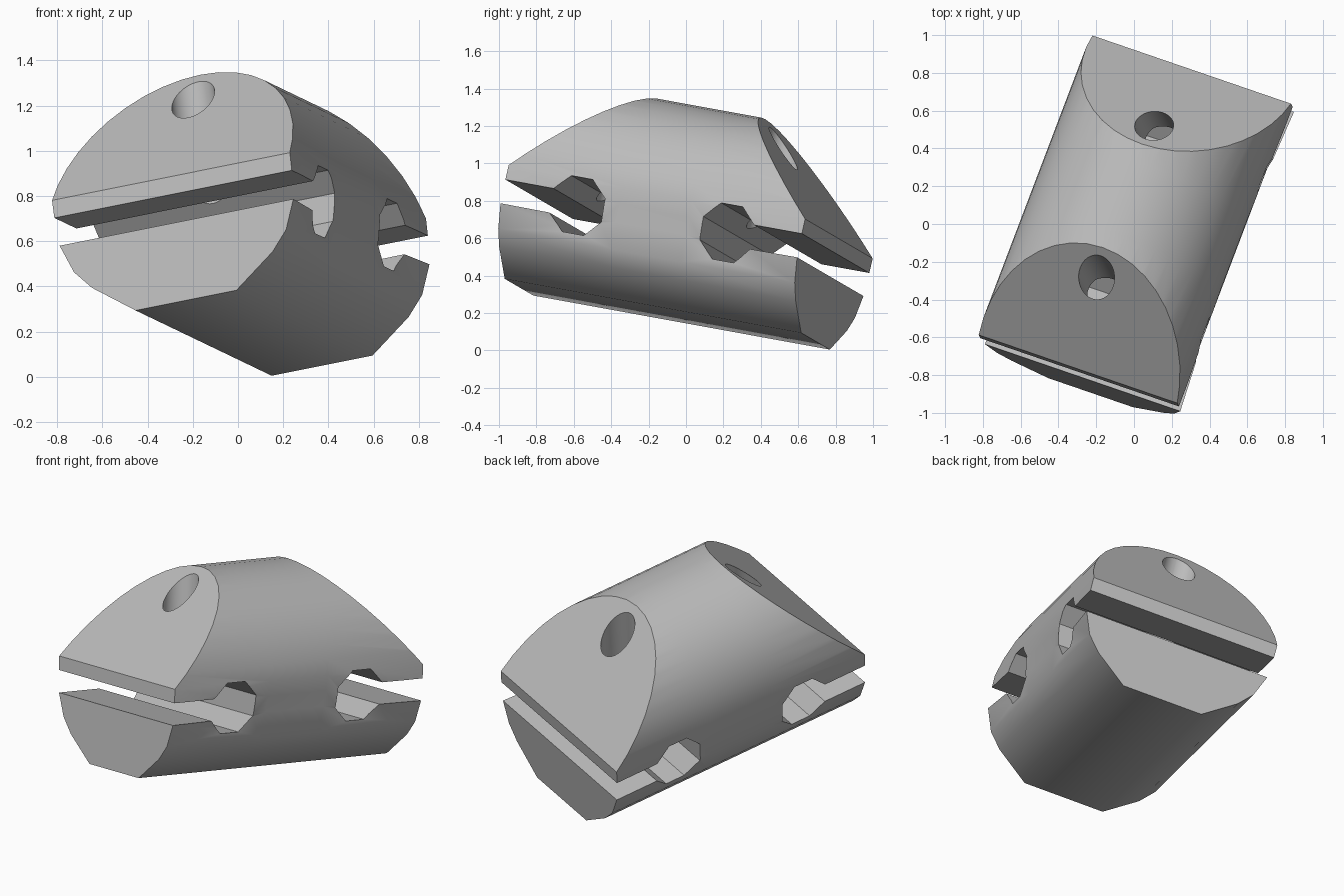
import bpy, bmesh, math
from mathutils import Matrix, Vector

cube = bpy.data.objects.get("Cube")
if cube:
    bpy.data.objects.remove(cube, do_unlink=True)

HALF = 0.86           # half length of the body
CHANNEL = 0.435       # distance of each channel from the middle
MID = 0.578           # height of the slots and channels


def add_object(name, bm):
    bm.normal_update()
    bmesh.ops.recalc_face_normals(bm, faces=bm.faces[:])
    mesh = bpy.data.meshes.new(name)
    bm.to_mesh(mesh)
    bm.free()
    obj = bpy.data.objects.new(name, mesh)
    bpy.context.collection.objects.link(obj)
    return obj


def box(matrix):
    bm = bmesh.new()
    bmesh.ops.create_cube(bm, size=1, matrix=matrix)
    return bm


def cylinder(radius, depth, segments, matrix):
    bm = bmesh.new()
    bmesh.ops.create_cone(bm, cap_ends=True, segments=segments, radius1=radius,
                          radius2=radius, depth=depth, matrix=matrix)
    return bm


def cut(obj, bm):
    cutter = add_object("cutter", bm)
    cutter.hide_render = True
    mod = obj.modifiers.new("cut", "BOOLEAN")
    mod.object, mod.operation, mod.solver = cutter, "DIFFERENCE", "EXACT"
    bpy.context.view_layer.update()
    with bpy.context.temp_override(object=obj, active_object=obj):
        bpy.ops.object.modifier_apply(modifier=mod.name)
    bpy.data.objects.remove(cutter, do_unlink=True)


# Cross-section: faceted belly, straight cheeks, round top
right = [(0.24, 0.157), (0.43, 0.297), (0.505, 0.383), (0.563, 0.53), (0.565, 0.625)]
arc = [(0.566 * math.cos(math.pi * i / 20), 0.715 + 0.571 * math.sin(math.pi * i / 20))
       for i in range(21)]
profile = right + arc + [(-x, z) for x, z in reversed(right)]

# Body lofted along its length, with the right cheek slightly pinched in the middle
bm = bmesh.new()
rings = []
for y, pinch in ((-HALF, 0), (-0.2, 0.035), (0.2, 0.035), (HALF, 0)):
    ring = []
    for i, (x, z) in enumerate(profile):
        inset = pinch if i == 3 else pinch * 0.5 if i == 4 else 0
        ring.append(bm.verts.new((x - inset, y, z)))
    rings.append(ring)
for a, b in zip(rings, rings[1:]):
    for i in range(len(a)):
        j = (i + 1) % len(a)
        bm.faces.new((a[i], a[j], b[j], b[i]))
bm.faces.new(rings[0])
bm.faces.new(rings[-1])
bm.normal_update()
bmesh.ops.triangulate(bm, faces=bm.faces[:])
body = add_object("clamp_body", bm)

# Sloping shoulders, end slots, octagonal cross channels and screw holes
for side in (-1, 1):
    y = side * CHANNEL
    lip = Vector((0, side * HALF, 0.723))
    outward = Vector((0, side, 1)).normalized()
    cut(body, box(Matrix.Translation(lip + outward) @ Matrix.Rotation(math.pi / 4, 4, "X")
                  @ Matrix.Scale(2, 4)))
    cut(body, box(Matrix.Translation((0, side * 0.8, MID))
                  @ Matrix.Diagonal((2, 0.6, 0.129, 1))))
    turn = Matrix.Rotation(math.pi / 2, 4, "Y") @ Matrix.Rotation(math.pi / 8, 4, "Z")
    cut(body, cylinder(0.162, 2, 8, Matrix.Translation((0, y, MID)) @ turn))
    cut(body, cylinder(0.099, 0.8, 40, Matrix.Translation((0, y, MID + 0.4))))

# Plain grey finish
grey = bpy.data.materials.new("grey")
grey.use_nodes = True
colour = (0.5, 0.5, 0.5, 1)
grey.diffuse_color = colour
grey.node_tree.nodes["Principled BSDF"].inputs["Base Color"].default_value = colour
body.data.materials.clear()
body.data.materials.append(grey)
for face in body.data.polygons:
    face.material_index = 0

# Tilted resting pose
u = Vector((0.929, -0.319, 0.186)).normalized()
w = u.cross(Vector((0.335, 0.927, -0.171))).normalized()
a = w.cross(u)
pose = Matrix((u, a, w)).transposed().to_4x4()
body.data.transform(Matrix.Translation(0.134 * u - 0.1 * a) @ pose)

bpy.ops.object.select_all(action="DESELECT")
body.select_set(True)
bpy.context.view_layer.objects.active = body
bpy.ops.object.shade_smooth_by_angle(angle=math.radians(40))
